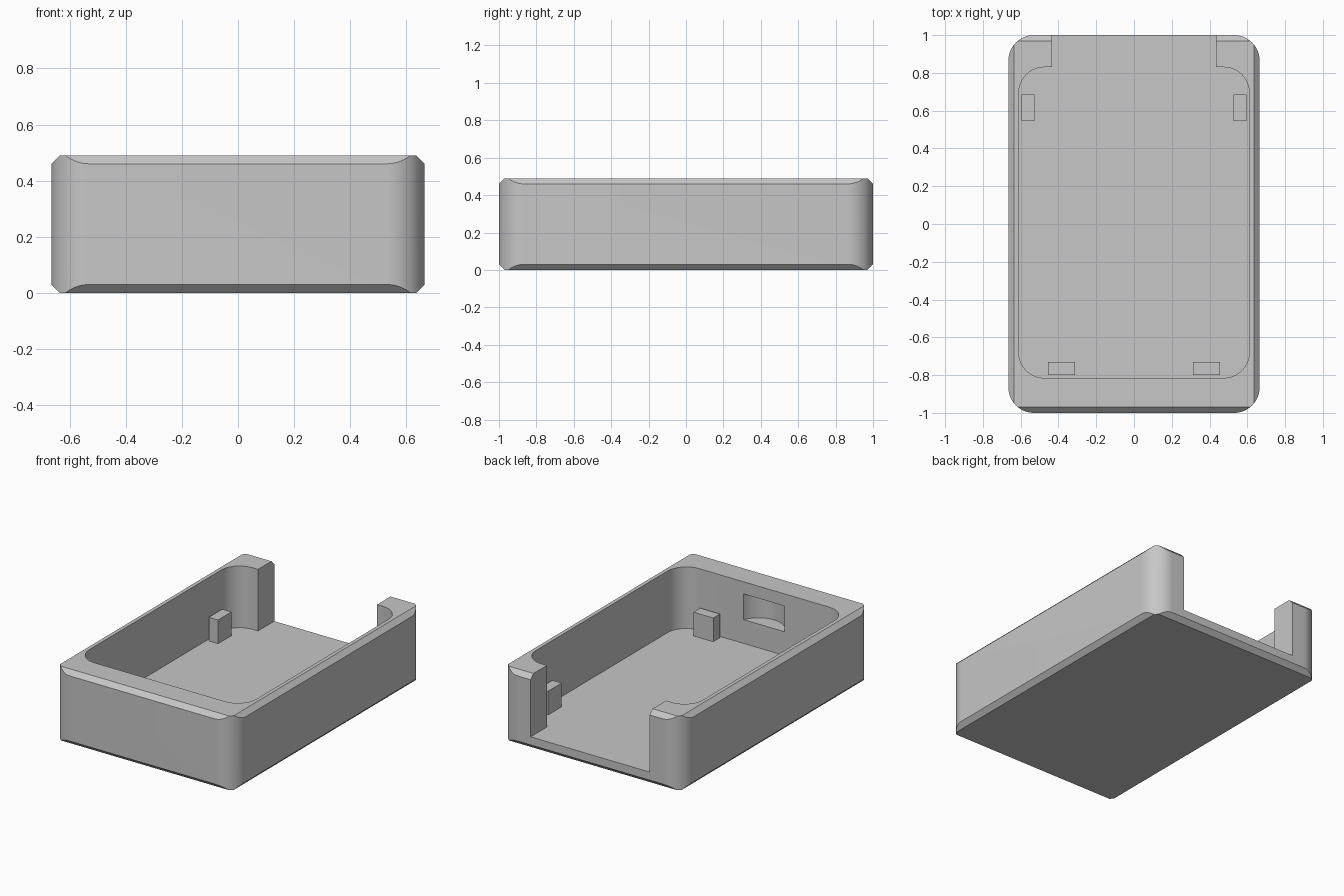
import bpy
import bmesh
from math import radians
from mathutils import Matrix, Vector

if "Cube" in bpy.data.objects:
    bpy.data.objects.remove(bpy.data.objects["Cube"], do_unlink=True)

HALF_X, HALF_Y, HEIGHT = 0.665, 1.0, 0.49
RADIUS, CHAMFER, FLOOR = 0.135, 0.03, 0.083

grey = bpy.data.materials.new("plain grey")
grey.use_nodes = True
colour = (0.57, 0.57, 0.57, 1)
grey.diffuse_color = colour
grey.node_tree.nodes["Principled BSDF"].inputs["Base Color"].default_value = colour


def finish(name, bm):
    mesh = bpy.data.meshes.new(name)
    bm.to_mesh(mesh)
    bm.free()
    mesh.materials.append(grey)
    obj = bpy.data.objects.new(name, mesh)
    bpy.context.collection.objects.link(obj)
    return obj


def box(name, low, high, radius=0, chamfer=0):
    """Box between two corners, with rounded uprights or chamfered rims."""
    low, high = Vector(low), Vector(high)
    bm = bmesh.new()
    bmesh.ops.create_cube(bm, size=1)
    bmesh.ops.scale(bm, vec=high - low, verts=bm.verts)
    bmesh.ops.translate(bm, vec=(low + high) / 2, verts=bm.verts)

    def upright(e):
        return abs(e.verts[0].co.z - e.verts[1].co.z) > 0.001

    if radius:
        bmesh.ops.bevel(bm, geom=[e for e in bm.edges if upright(e)], offset=radius,
                        offset_type='OFFSET', segments=16, profile=0.5, affect='EDGES')
    if chamfer:
        bmesh.ops.bevel(bm, geom=[e for e in bm.edges if not upright(e)], offset=chamfer,
                        offset_type='OFFSET', segments=1, profile=0.5, affect='EDGES')
    return finish(name, bm)


def carve(target, cutter, operation='DIFFERENCE'):
    cutter.hide_render = True
    mod = target.modifiers.new("carve", 'BOOLEAN')
    mod.object, mod.operation, mod.solver = cutter, operation, 'EXACT'
    bpy.context.view_layer.objects.active = target
    bpy.ops.object.modifier_apply(modifier=mod.name)
    bpy.data.objects.remove(cutter, do_unlink=True)


# Outer shell: rounded uprights trimmed by straight chamfers
case = box("case", (-HALF_X, -HALF_Y, 0), (HALF_X, HALF_Y, HEIGHT), radius=RADIUS)
trim = box("trim", (-HALF_X, -HALF_Y, 0), (HALF_X, HALF_Y, HEIGHT), chamfer=CHAMFER)
carve(case, trim, 'INTERSECT')

# Inner cavity and the open slot in the back wall
carve(case, box("cavity", (-0.61, -0.815, FLOOR), (0.61, 0.83, 1), radius=RADIUS))
carve(case, box("back_opening", (-0.435, 0.6, FLOOR), (0.435, 1.2, 1)))

# Curved pocket on the inside of the front wall
bm = bmesh.new()
bmesh.ops.create_cone(bm, cap_ends=True, segments=64, radius1=0.16, radius2=0.16,
                      depth=0.17, matrix=Matrix.Translation((0, -0.757, 0.325)))
carve(case, finish("pocket", bm))

# Support posts, in mirrored pairs
for side, name in ((1, "left"), (-1, "right")):
    for place, x0, x1, y0, y1 in (("back", 0.527, 0.595, 0.545, 0.685),
                                  ("front", 0.312, 0.455, -0.80, -0.73)):
        a, b = sorted((side * x0, side * x1))
        box(f"{place}_{name}_post", (a, y0, FLOOR - 0.01), (b, y1, 0.24))

# Smooth curved corners, crisp edges
bpy.ops.object.select_all(action='DESELECT')
case.select_set(True)
bpy.context.view_layer.objects.active = case
bpy.ops.object.shade_smooth_by_angle(angle=radians(30))
